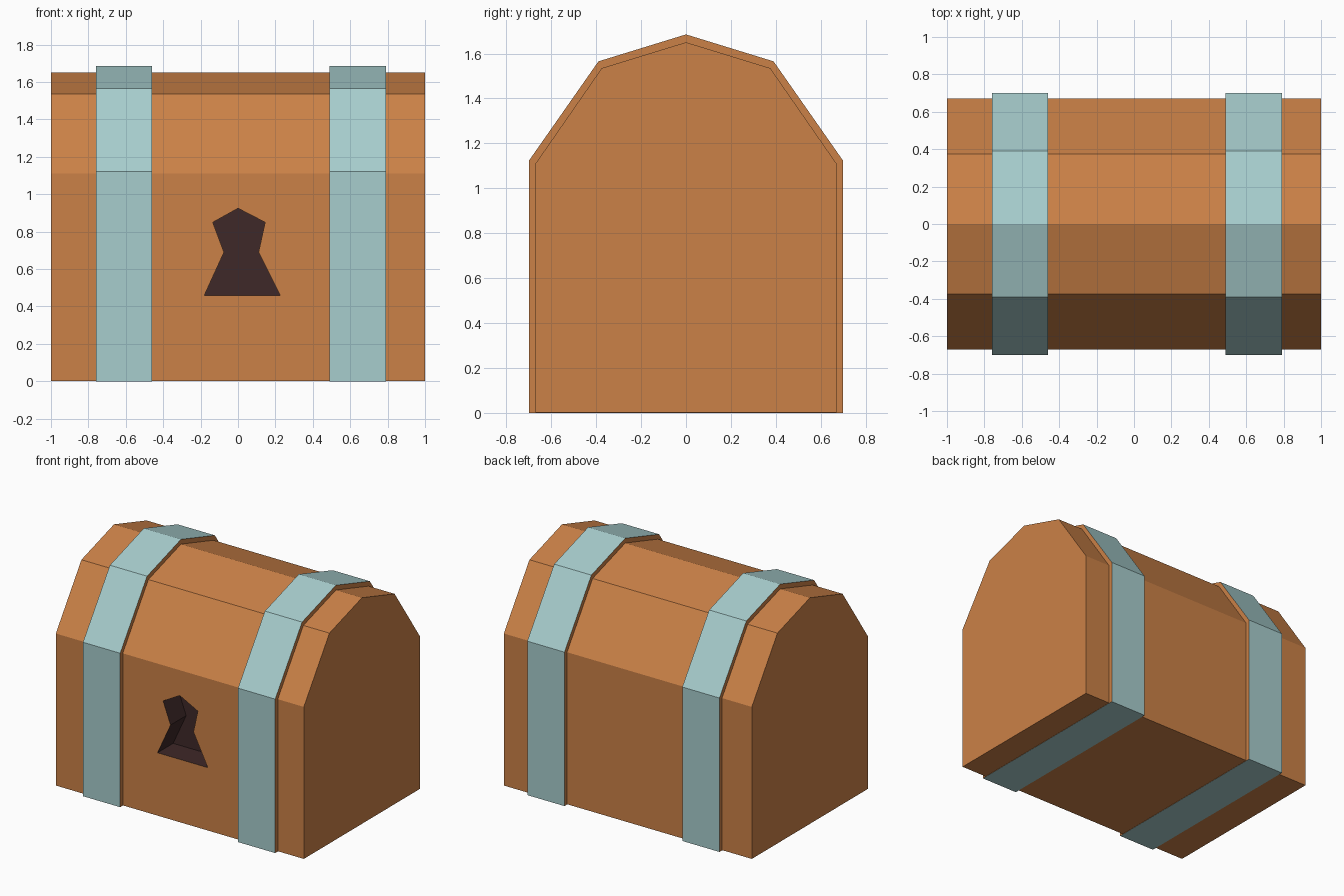
import bpy, bmesh

if "Cube" in bpy.data.objects:
    bpy.data.objects.remove(bpy.data.objects["Cube"])


def srgb(r, g, b):
    f = lambda c: c / 12.92 if c <= 0.04045 else ((c + 0.055) / 1.055) ** 2.4
    return (f(r / 255), f(g / 255), f(b / 255), 1)


def material(name, rgb):
    m = bpy.data.materials.new(name)
    m.diffuse_color = srgb(*rgb)
    m.use_nodes = True
    m.node_tree.nodes["Principled BSDF"].inputs["Base Color"].default_value = m.diffuse_color
    return m


wood = material("wood", (203, 129, 71))
metal = material("pale_teal_metal", (167, 205, 205))
dark = material("keyhole_dark", (62, 40, 40))


def prism(name, near, far, mats, rule):
    """Closed prism between two matching outlines; rule(face) gives the material index."""
    bm = bmesh.new()
    a = [bm.verts.new(p) for p in near]
    b = [bm.verts.new(p) for p in far]
    bm.faces.new(a)
    bm.faces.new(b[::-1])
    for i in range(len(a)):
        j = (i + 1) % len(a)
        bm.faces.new((a[i], a[j], b[j], b[i]))
    bmesh.ops.recalc_face_normals(bm, faces=bm.faces)
    for f in bm.faces:
        f.normal_update()
        f.material_index = rule(f)
    mesh = bpy.data.meshes.new(name)
    bm.to_mesh(mesh)
    bm.free()
    for m in mats:
        mesh.materials.append(m)
    ob = bpy.data.objects.new(name, mesh)
    bpy.context.collection.objects.link(ob)
    return ob


def arch(w, z0, z1, y2, z2, top):
    """Chest end profile (y, z), mirrored about y = 0."""
    half = [(w, z0), (w, z1), (y2, z2)]
    return half + [(0, top)] + [(-y, z) for y, z in reversed(half)]


def along_x(name, outline, x0, x1, mats, rule):
    return prism(name, [(x0, y, z) for y, z in outline],
                 [(x1, y, z) for y, z in outline], mats, rule)


# chest body, a hair above the ground so the bands show underneath
body = along_x("chest_body", arch(0.67, 0.002, 1.11, 0.375, 1.535, 1.65),
               -1, 1, [wood, dark], lambda f: 0)

# keyhole recess cut into the front
key = [(0, 0.925), (0.145, 0.85), (0.11, 0.69), (0.225, 0.46),
       (-0.18, 0.46), (-0.075, 0.69), (-0.135, 0.85)]
cutter = prism("keyhole_cutter", [(x, -0.8, z) for x, z in key],
               [(x, -0.49, z) for x, z in key], [wood, dark], lambda f: 1)
cutter.hide_render = True
mod = body.modifiers.new("keyhole", 'BOOLEAN')
mod.operation = 'DIFFERENCE'
mod.solver = 'EXACT'
mod.object = cutter
bpy.context.view_layer.update()
cut = bpy.data.meshes.new_from_object(
    body.evaluated_get(bpy.context.evaluated_depsgraph_get()))
body.modifiers.clear()
body.data = cut
bpy.data.objects.remove(cutter)

# metal bands with wood-coloured side edges
for name, x0 in (("left_band", -0.76), ("right_band", 0.49)):
    along_x(name, arch(0.70, 0, 1.122, 0.39, 1.565, 1.685), x0, x0 + 0.30,
            [metal, wood], lambda f: int(abs(f.normal.x) > 0.5))
